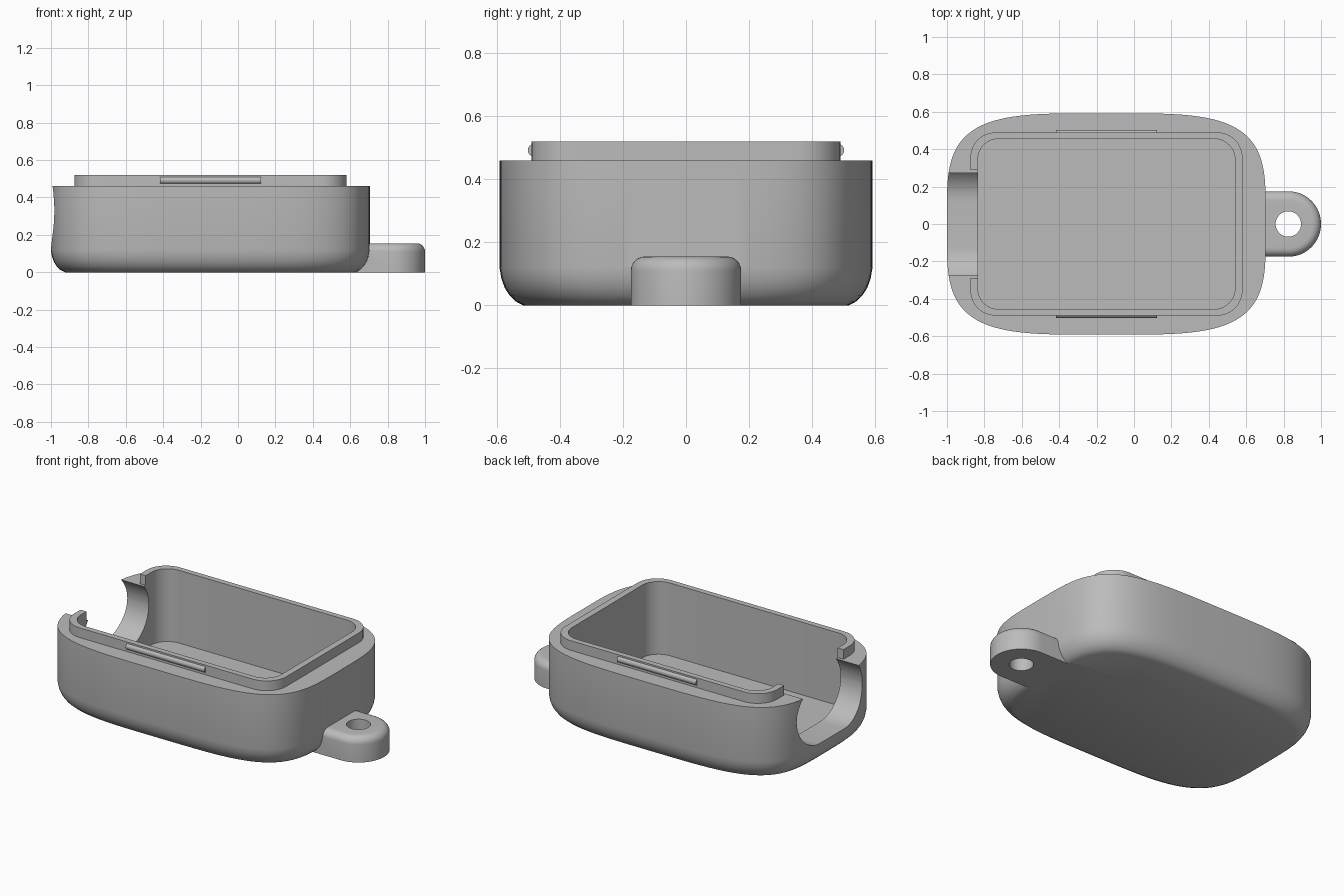
import bpy, bmesh
from math import sin, cos, pi, copysign

default = bpy.data.objects.get("Cube")
if default:
    bpy.data.objects.remove(default, do_unlink=True)

grey = bpy.data.materials.new("plain grey")
grey.use_nodes = True
grey.diffuse_color = (0.5, 0.5, 0.5, 1)
grey.node_tree.nodes["Principled BSDF"].inputs["Base Color"].default_value = (0.5, 0.5, 0.5, 1)

CX = -0.148          # centre of the box along x
HALF_X, HALF_Y = 0.853, 0.592
RIM_Z, TOP_Z, FLOOR_Z = 0.46, 0.52, 0.07


def squircle(a, b, steps=160):
    """Bowed rectangle outline."""
    pts = []
    for i in range(steps):
        c, s = cos(2 * pi * i / steps), sin(2 * pi * i / steps)
        pts.append((CX + copysign(abs(c) ** 0.5, c) * a, copysign(abs(s) ** 0.5, s) * b))
    return pts


def round_rect(x0, x1, y0, y1, r, steps=12):
    """Rectangle outline with rounded corners."""
    centres = [(x1 - r, y1 - r), (x0 + r, y1 - r), (x0 + r, y0 + r), (x1 - r, y0 + r)]
    return [(cx + r * cos(pi / 2 * (q + i / steps)), cy + r * sin(pi / 2 * (q + i / steps)))
            for q, (cx, cy) in enumerate(centres) for i in range(steps + 1)]


def tab_outline(inset, steps=32):
    """Straight-sided tab with a half-round end."""
    r = 0.175 - inset
    arc = [(0.825 + r * cos(pi * (i / steps - 0.5)), r * sin(pi * (i / steps - 0.5)))
           for i in range(steps + 1)]
    return arc + [(0.6, r), (0.6, -r)]


def loft(name, rings, axis="z"):
    """Closed solid through outlines of equal point count at given heights."""
    bm = bmesh.new()
    loops = []
    for pts, h in rings:
        loops.append([bm.verts.new((h, u, v) if axis == "x" else (u, v, h)) for u, v in pts])
    n = len(loops[0])
    for low, high in zip(loops, loops[1:]):
        for i in range(n):
            j = (i + 1) % n
            bm.faces.new((low[i], low[j], high[j], high[i]))
    bm.faces.new(loops[0][::-1])
    bm.faces.new(loops[-1])
    bmesh.ops.recalc_face_normals(bm, faces=bm.faces)
    mesh = bpy.data.meshes.new(name)
    bm.to_mesh(mesh)
    bm.free()
    mesh.materials.append(grey)
    obj = bpy.data.objects.new(name, mesh)
    bpy.context.collection.objects.link(obj)
    return obj


def prism(name, pts, low, high, axis="z"):
    return loft(name, [(pts, low), (pts, high)], axis)


def combine(target, other, operation):
    """Apply a boolean and drop the helper."""
    mod = target.modifiers.new(operation, "BOOLEAN")
    mod.operation, mod.object, mod.solver = operation, other, "EXACT"
    bpy.context.view_layer.update()
    evaluated = target.evaluated_get(bpy.context.evaluated_depsgraph_get())
    mesh = bpy.data.meshes.new_from_object(evaluated)
    target.modifiers.clear()
    target.data = mesh
    bpy.data.objects.remove(other, do_unlink=True)


def circle(cx, cy, r, steps=40):
    return [(cx + r * cos(2 * pi * i / steps), cy + r * sin(2 * pi * i / steps))
            for i in range(steps)]


# Outer shell with a softened bottom edge
edge = [(0, 0.075), (0.012, 0.052), (0.03, 0.033), (0.055, 0.017), (0.085, 0.006), (0.12, 0)]
case = loft("case_body", [(squircle(HALF_X - d, HALF_Y - d), z) for z, d in edge]
            + [(squircle(HALF_X, HALF_Y), RIM_Z)])

# Raised lip
combine(case, prism("lip", round_rect(-0.875, 0.58, -0.49, 0.49, 0.135), 0.3, TOP_Z), "UNION")

# Keyring tab with a rounded top edge
R = 0.045
tab_rings = [(tab_outline(0), 0)]
tab_rings += [(tab_outline(R * (1 - cos(pi / 12 * i))), 0.155 - R + R * sin(pi / 12 * i))
              for i in range(7)]
combine(case, loft("tab", tab_rings), "UNION")
combine(case, prism("tab_hole", circle(0.825, 0, 0.068), -0.1, 0.3), "DIFFERENCE")

# Inner cavity
combine(case, prism("cavity", round_rect(-0.835, 0.54, -0.455, 0.455, 0.11), FLOOR_Z, 0.7),
        "DIFFERENCE")

# Rounded side opening, and the wider gap in the lip above it
combine(case, prism("opening", round_rect(-0.32, 0.32, 0.13, 0.53, 0.199), -1.2, -0.7, "x"),
        "DIFFERENCE")
combine(case, prism("lip_gap", [(-0.95, -0.29), (-0.75, -0.29), (-0.75, 0.29), (-0.95, 0.29)],
                    RIM_Z, 0.7), "DIFFERENCE")

# Snap ridges on both long sides of the lip
parts = [case]
for name, side in (("front_snap_ridge", -1), ("back_snap_ridge", 1)):
    parts.append(prism(name, circle(side * 0.482, 0.492, 0.02, 24), CX - 0.27, CX + 0.27, "x"))

# Smooth shading with crisp edges
bpy.ops.object.select_all(action="DESELECT")
for obj in parts:
    obj.select_set(True)
bpy.context.view_layer.objects.active = case
bpy.ops.object.shade_smooth_by_angle(angle=pi / 6)
